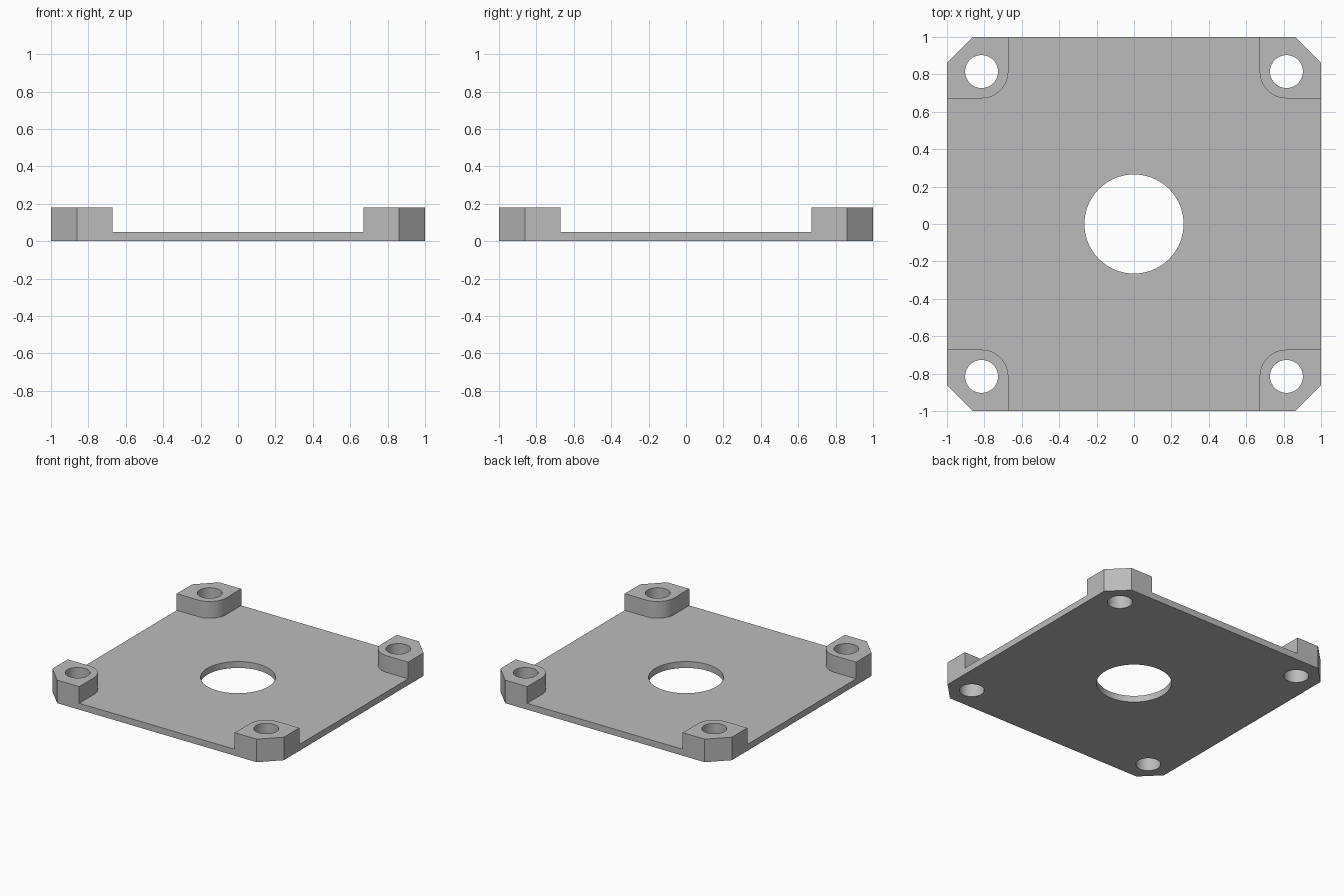
import bpy, bmesh, math

# Remove the default cube
cube = bpy.data.objects.get("Cube")
if cube:
    bpy.data.objects.remove(cube, do_unlink=True)

PLATE_H, BOSS_H = 0.05, 0.18
HOLE_POS, HOLE_R = 0.815, 0.088
BOSS_EDGE, CHAMFER = 0.672, 0.862
CENTRE_R = 0.265
OVER = 1.2  # oversize reach, trimmed by the outline
CORNERS = [(1, 1), (-1, 1), (-1, -1), (1, -1)]

grey = bpy.data.materials.new("plain grey")
grey.use_nodes = True
colour = (0.5, 0.5, 0.5, 1)
grey.diffuse_color = colour
grey.node_tree.nodes["Principled BSDF"].inputs["Base Color"].default_value = colour


def prism(name, points, z0, z1):
    """Extrude a flat outline from z0 to z1."""
    bm = bmesh.new()
    face = bm.faces.new([bm.verts.new((x, y, z0)) for x, y in points])
    up = bmesh.ops.extrude_face_region(bm, geom=[face])["geom"]
    for v in up:
        if isinstance(v, bmesh.types.BMVert):
            v.co.z = z1
    bmesh.ops.recalc_face_normals(bm, faces=bm.faces)
    mesh = bpy.data.meshes.new(name)
    bm.to_mesh(mesh)
    bm.free()
    mesh.materials.append(grey)
    obj = bpy.data.objects.new(name, mesh)
    bpy.context.collection.objects.link(obj)
    return obj


def arc(cx, cy, r, start, end, steps):
    return [(cx + r * math.cos(start + (end - start) * i / steps),
             cy + r * math.sin(start + (end - start) * i / steps))
            for i in range(steps + 1)]


def circle(cx, cy, r, n=64):
    return arc(cx, cy, r, 0, math.tau, n)[:-1]


def combine(target, tool, operation):
    """Apply a boolean and discard the tool."""
    bpy.context.view_layer.objects.active = target
    mod = target.modifiers.new(operation, "BOOLEAN")
    mod.operation, mod.solver, mod.object = operation, "EXACT", tool
    bpy.ops.object.modifier_apply(modifier=mod.name)
    bpy.data.objects.remove(tool, do_unlink=True)


# Thin base plate
plate = prism("mounting_plate", [(x * OVER, y * OVER) for x, y in CORNERS], 0, PLATE_H)

# Raised corner bosses, rounded towards the middle
fillet = arc(HOLE_POS, HOLE_POS, HOLE_POS - BOSS_EDGE, math.pi, 1.5 * math.pi, 16)
boss_outline = fillet + [(OVER + 0.1, BOSS_EDGE), (OVER + 0.1, OVER + 0.1),
                         (BOSS_EDGE, OVER + 0.1)]
for sx, sy in CORNERS:
    boss = prism("corner_boss", [(x * sx, y * sy) for x, y in boss_outline],
                 PLATE_H / 2, BOSS_H)
    combine(plate, boss, "UNION")

# Trim to the square outline with chamfered corners
outline = []
for i, (sx, sy) in enumerate(CORNERS):
    pair = [(sx, sy * CHAMFER), (sx * CHAMFER, sy)]
    outline += pair if i % 2 == 0 else pair[::-1]
combine(plate, prism("outline_cutter", outline, -0.5, 0.5), "INTERSECT")

# Centre opening and screw holes
combine(plate, prism("centre_cutter", circle(0, 0, CENTRE_R, 96), -0.5, 0.5), "DIFFERENCE")
for sx, sy in CORNERS:
    hole = prism("screw_cutter", circle(sx * HOLE_POS, sy * HOLE_POS, HOLE_R), -0.5, 0.5)
    combine(plate, hole, "DIFFERENCE")

# Smooth round walls, sharp edges elsewhere
bpy.ops.object.select_all(action="DESELECT")
plate.select_set(True)
bpy.context.view_layer.objects.active = plate
bpy.ops.object.shade_smooth_by_angle(angle=math.radians(30))
